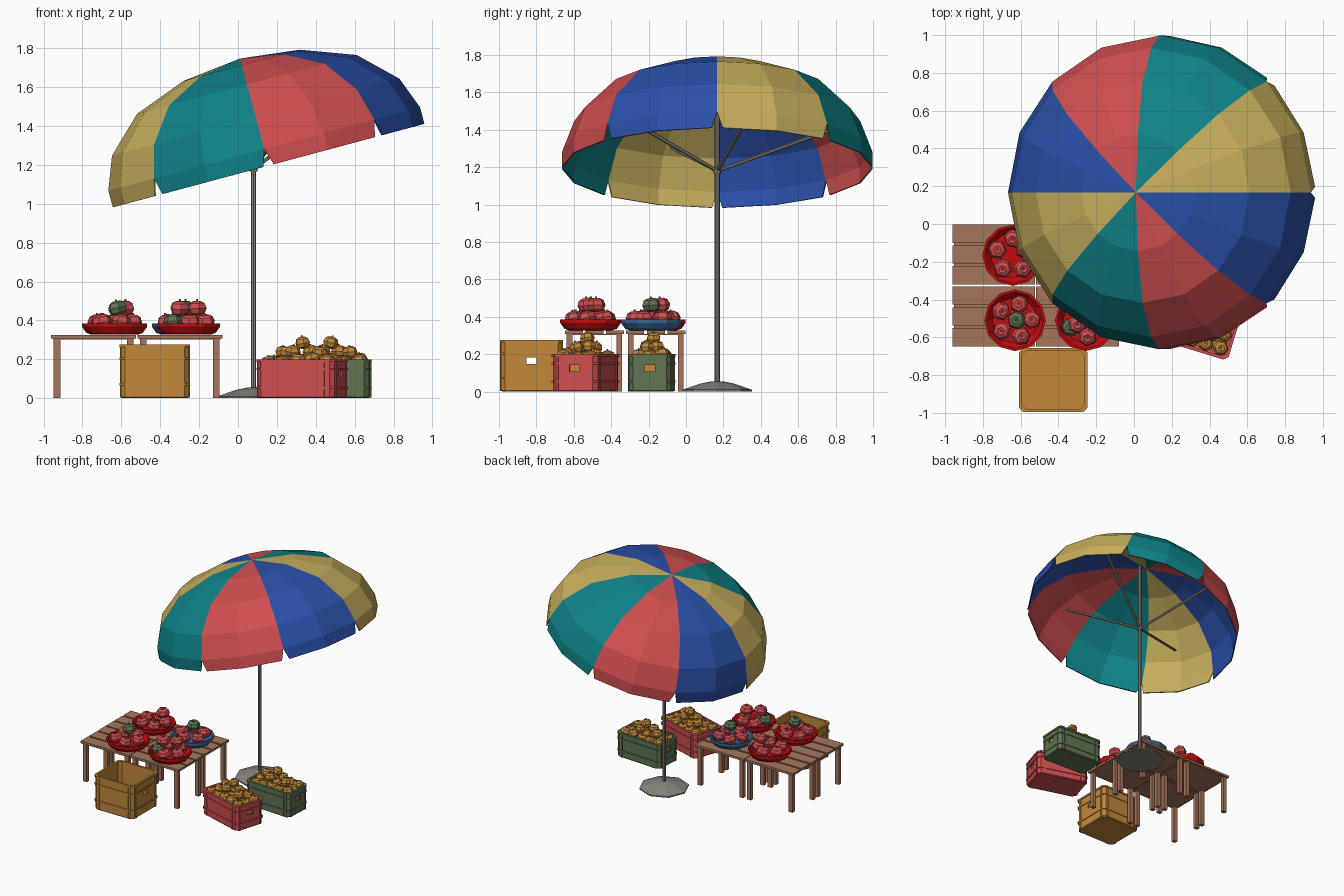
import bpy, bmesh, math, random
from mathutils import Matrix, Vector

if "Cube" in bpy.data.objects:
    bpy.data.objects.remove(bpy.data.objects["Cube"])

random.seed(4)
PI = math.pi


def mat(name, r, g, b):
    m = bpy.data.materials.new(name)
    lin = [(c / 255 / 12.92 if c < 11 else ((c / 255 + 0.055) / 1.055) ** 2.4) for c in (r, g, b)]
    m.diffuse_color = (*lin, 1)
    m.use_nodes = True
    m.node_tree.nodes["Principled BSDF"].inputs["Base Color"].default_value = m.diffuse_color
    return m


RED = mat("red", 208, 78, 80)
BLUE = mat("blue", 42, 80, 168)
YELLOW = mat("yellow", 200, 176, 94)
TEAL = mat("teal", 14, 130, 135)
GREY = mat("grey", 136, 131, 123)
BROWN = mat("brown", 166, 118, 93)
BOWL_RED = mat("bowl red", 196, 12, 16)
BOWL_BLUE = mat("bowl blue", 62, 102, 148)
ORANGE = mat("orange", 194, 136, 58)
GREEN = mat("green", 96, 116, 82)


def finish(name, bm, mats, matrix=Matrix(), fix=True):
    if fix:
        bmesh.ops.recalc_face_normals(bm, faces=bm.faces)
    me = bpy.data.meshes.new(name)
    bm.to_mesh(me)
    bm.free()
    for m in mats:
        me.materials.append(m)
    ob = bpy.data.objects.new(name, me)
    bpy.context.collection.objects.link(ob)
    ob.matrix_world = matrix
    return ob


def box(bm, x0, x1, y0, y1, z0, z1):
    m = Matrix.Translation(((x0 + x1) / 2, (y0 + y1) / 2, (z0 + z1) / 2)) @ Matrix.Diagonal((x1 - x0, y1 - y0, z1 - z0, 1))
    bmesh.ops.create_cube(bm, size=1, matrix=m)


def loft(bm, rings):
    """Skin a stack of equal point loops and cap both ends."""
    vs = [[bm.verts.new(p) for p in r] for r in rings]
    n = len(vs[0])
    for a, b in zip(vs, vs[1:]):
        for i in range(n):
            bm.faces.new((a[i], a[(i + 1) % n], b[(i + 1) % n], b[i]))
    bm.faces.new(vs[0][::-1])
    bm.faces.new(vs[-1])


def circle(r, z, n, cx=0, cy=0):
    return [(cx + r * math.cos(2 * PI * i / n), cy + r * math.sin(2 * PI * i / n), z) for i in range(n)]


def rod(bm, a, b, r, n=8):
    a, b = Vector(a), Vector(b)
    d = b - a
    m = Matrix.Translation((a + b) / 2) @ d.to_track_quat('Z', 'Y').to_matrix().to_4x4()
    bmesh.ops.create_cone(bm, cap_ends=True, segments=n, radius1=r, radius2=r, depth=d.length, matrix=m)


# --- Umbrella canopy: eight coloured panels, tilted, with notched flaps
TILT = Matrix.Translation((0.01, 0.167, 1.747)) @ Matrix.Rotation(math.radians(-15), 4, 'Y')
prof = [(0.31, -0.036), (0.585, -0.138), (0.765, -0.312), (0.83, -0.482), (0.83, -0.57)]
bm = bmesh.new()


def cpt(r, h, deg):
    t = math.radians(deg)
    return bm.verts.new((r * math.cos(t), r * math.sin(t), h))


top = bm.verts.new((0, 0, 0))
rings = [[cpt(r, h, 22.5 * i) for i in range(16)] for r, h in prof[:4]]
for p in range(8):
    flap = [cpt(*prof[4], 45 * p + d) for d in (2, 22.5, 43)]
    for s in range(2):
        i, j = 2 * p + s, (2 * p + s + 1) % 16
        fs = [bm.faces.new((top, rings[0][i], rings[0][j]))]
        for a, b in zip(rings, rings[1:]):
            fs.append(bm.faces.new((a[i], b[i], b[j], a[j])))
        fs.append(bm.faces.new((rings[3][i], flap[s], flap[s + 1], rings[3][j])))
        for f in fs:
            f.material_index = p % 4
canopy = finish("umbrella_canopy", bm, [YELLOW, TEAL, RED, BLUE], TILT, fix=False)
sol = canopy.modifiers.new("thickness", 'SOLIDIFY')
sol.thickness = 0.008
sol.offset = -1

# --- Pole, hub, struts and domed foot
PX, PY = 0.08, 0.167
bm = bmesh.new()
rod(bm, (PX, PY, 0.04), (PX, PY, 1.74), 0.0135)
rod(bm, (PX, PY, 1.165), (PX, PY, 1.19), 0.02)
for k in range(4):
    t = math.radians(22.5 + 90 * k)
    rod(bm, (PX, PY, 1.18), TILT @ Vector((0.64 * math.cos(t), 0.64 * math.sin(t), -0.30)), 0.01, 6)
finish("umbrella_pole_and_struts", bm, [GREY])
bm = bmesh.new()
loft(bm, [circle(r, z, 8, PX, PY) for r, z in ((0.185, 0), (0.185, 0.01), (0.09, 0.043), (0.03, 0.055))])
finish("umbrella_foot", bm, [GREY])

# --- Four slatted low tables pushed together
for i, x0 in enumerate((-0.962, -0.518)):
    for j, y0 in enumerate((-0.648, -0.32)):
        bm = bmesh.new()
        w, d = 0.438, 0.317
        sw = (d - 0.028) / 3
        for k in range(3):
            ys = y0 + k * (sw + 0.014)
            box(bm, x0, x0 + w, ys, ys + sw, 0.308, 0.326)
        box(bm, x0 + 0.01, x0 + w - 0.01, y0 + 0.01, y0 + d - 0.01, 0.302, 0.309)
        for lx in (x0 + 0.014, x0 + w - 0.048):
            for ly in (y0 + 0.01, y0 + d - 0.04):
                box(bm, lx, lx + 0.034, ly, ly + 0.03, 0, 0.303)
        finish(f"table_{i}{j}", bm, [BROWN])


# --- Ribbed fruit with a small stalk
def fruit(bm, x, y, z, r, squash, idx):
    m = (Matrix.Translation((x, y, z)) @ Matrix.Rotation(random.uniform(0, 6), 4, 'Z')
         @ Matrix.Rotation(random.uniform(-0.3, 0.3), 4, 'X'))
    rows = []
    for rr, zz in ((0.3, -0.9), (0.8, -0.62), (1, 0), (0.8, 0.66), (0.4, 0.92), (0.12, 0.78), (0.1, 1.15)):
        row = []
        for i in range(12):
            lobe = 1 if i % 2 or rr < 0.2 else 0.88
            t = 2 * PI * i / 12
            row.append(m @ Vector((r * rr * lobe * math.cos(t), r * rr * lobe * math.sin(t), r * squash * zz)))
        rows.append(row)
    old = set(bm.faces)
    loft(bm, rows)
    for f in bm.faces:
        if f not in old:
            f.material_index = idx


# --- Bowls: position, colour, extra fruit on top (dx, dy, material)
bowls = [
    (-0.64, -0.165, BOWL_RED, [(0.06, 0.03, 0)]),
    (-0.63, -0.51, BOWL_RED, [(0.01, 0, 1)]),
    (-0.255, -0.51, BOWL_RED, [(-0.045, -0.02, 0), (0.045, 0.03, 0)]),
    (-0.28, -0.185, BOWL_BLUE, [(0.01, 0, 1)]),
]
for n, (x, y, col, tops) in enumerate(bowls):
    bm = bmesh.new()
    loft(bm, [circle(r, z, 12, x, y) for r, z in (
        (0.115, 0.327), (0.14, 0.336), (0.163, 0.368), (0.163, 0.385), (0.15, 0.385), (0.12, 0.345))])
    finish(f"bowl_{n}", bm, [col])
    bm = bmesh.new()
    for k in range(5):
        t = 2 * PI * k / 5 + 0.3 + n
        green = n == 2 and k == 1
        fruit(bm, x + 0.088 * math.cos(t), y + 0.088 * math.sin(t), 0.392, 0.051, 0.8, int(green))
    for dx, dy, idx in tops:
        fruit(bm, x + dx, y + dy, 0.462, 0.051, 0.8, idx)
    finish(f"bowl_fruit_{n}", bm, [RED, GREEN])


# --- Crates: chamfered shell with raised bands, upright ribs, handle holes
def crate(name, cx, cy, L, W, h, deg, col, hole_z):
    M = Matrix.Translation((cx, cy, 0)) @ Matrix.Rotation(math.radians(deg), 4, 'Z')

    def loop(ins, z, c=0.022):
        a, b = L / 2 - ins, W / 2 - ins
        q = [(a, -b + c), (a, b - c), (a - c, b), (-a + c, b), (-a, b - c), (-a, -b + c), (-a + c, -b), (a - c, -b)]
        return [(u, v, z) for u, v in q]

    steps = [(0.012, 0), (0.006, 0.006)]
    for z in (0.24 * h, 0.72 * h):
        steps += [(0.006, z), (0, z), (0, z + 0.012), (0.006, z + 0.012)]
    steps += [(0.006, h - 0.014), (0, h - 0.014), (0, h), (0.016, h), (0.016, 0.014)]
    bm = bmesh.new()
    loft(bm, [loop(*s) for s in steps])
    shell = finish(name, bm, [col], M)
    bm = bmesh.new()
    box(bm, -L, L, -0.028, 0.028, hole_z - 0.017, hole_z + 0.017)
    cutter = finish(name + "_handle_cutter", bm, [col], M)
    cutter.hide_render = True
    cutter.hide_viewport = True
    cutter.display_type = 'WIRE'
    mod = shell.modifiers.new("handle_holes", 'BOOLEAN')
    mod.operation = 'DIFFERENCE'
    mod.solver = 'EXACT'
    mod.object = cutter
    bm = bmesh.new()
    for s in (-1, 1):
        for u in (-0.36, 0.36):
            a, b = sorted((s * (W / 2 - 0.008), s * (W / 2 - 0.001)))
            box(bm, u * L - 0.005, u * L + 0.005, a, b, 0.004, h - 0.005)
            a, b = sorted((s * (L / 2 - 0.008), s * (L / 2 - 0.001)))
            box(bm, a, b, u * W - 0.005, u * W + 0.005, 0.004, h - 0.005)
    finish(name + "_ribs", bm, [col], M)
    return M


crate("orange_crate", -0.428, -0.826, 0.362, 0.338, 0.275, 0, ORANGE, 0.165)
for name, args, col in (("red_crate", (0.33, -0.537, 0.425, 0.262, 0.2, -17), RED),
                        ("green_crate", (0.477, -0.183, 0.41, 0.235, 0.2, -3), GREEN)):
    M = crate(name, *args, col, 0.125)
    L, W = args[2], args[3]
    bm = bmesh.new()
    for i in range(5):
        for j in range(3):
            fruit(bm, (i - 2) * (L - 0.11) / 4, (j - 1) * (W - 0.11) / 2,
                  0.185 + random.uniform(-0.01, 0.015), 0.042, 0.85, 0)
    for u, v, z in ((-0.11, 0.02, 0.235), (-0.04, -0.03, 0.24), (0.04, 0.03, 0.24), (0.1, -0.02, 0.235), (0.0, 0.01, 0.285)):
        fruit(bm, u, v, z, 0.04, 0.85, 0)
    # lower layer filling the crate
    box(bm, -L / 2 + 0.03, L / 2 - 0.03, -W / 2 + 0.03, W / 2 - 0.03, 0.1, 0.165)
    finish(name + "_fruit", bm, [ORANGE], M)
